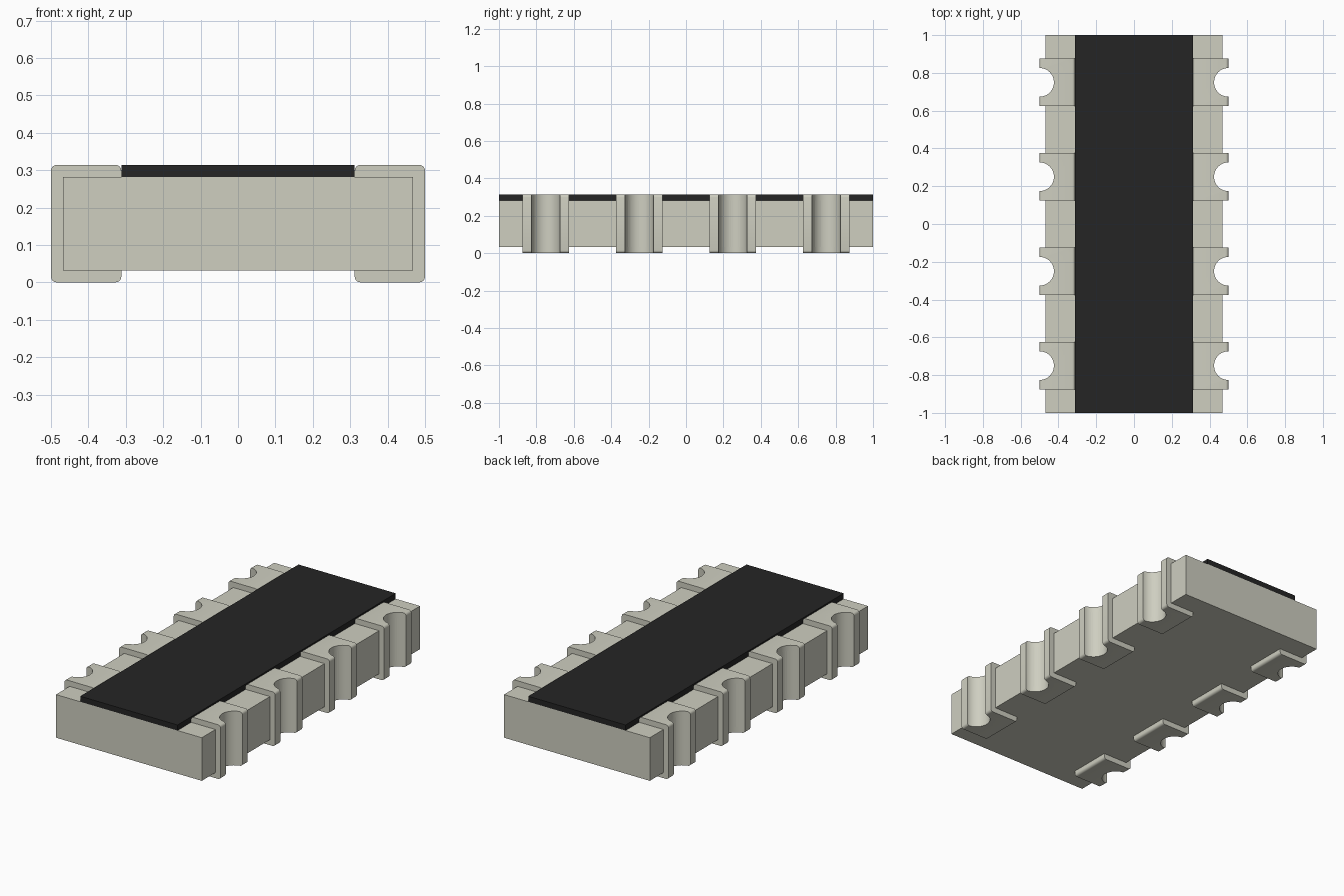
import bpy
import bmesh
import math

if "Cube" in bpy.data.objects:
    bpy.data.objects.remove(bpy.data.objects["Cube"])

# Main dimensions
BODY_X, BODY_Z0, BODY_Z1 = 0.468, 0.032, 0.282
PAD_X0, PAD_X1, TOP = 0.312, 0.5, 0.314
PAD_W, NOTCH_R, ROUND = 0.25, 0.076, 0.015
PITCH_Y = (-0.75, -0.25, 0.25, 0.75)


def make_material(name, color):
    mat = bpy.data.materials.new(name)
    mat.use_nodes = True
    mat.diffuse_color = color
    bsdf = mat.node_tree.nodes["Principled BSDF"]
    bsdf.inputs["Base Color"].default_value = color
    bsdf.inputs["Roughness"].default_value = 0.6
    return mat


light_grey = make_material("warm light grey", (0.62, 0.62, 0.53, 1))
black = make_material("black", (0.018, 0.018, 0.018, 1))


def extrude_object(name, outline, direction, mat):
    """Closed outline of 3D points extruded along a direction."""
    bm = bmesh.new()
    face = bm.faces.new([bm.verts.new(p) for p in outline])
    moved = bmesh.ops.extrude_face_region(bm, geom=[face])["geom"]
    verts = [v for v in moved if isinstance(v, bmesh.types.BMVert)]
    bmesh.ops.translate(bm, verts=verts, vec=direction)
    bmesh.ops.recalc_face_normals(bm, faces=bm.faces)
    mesh = bpy.data.meshes.new(name)
    bm.to_mesh(mesh)
    bm.free()
    obj = bpy.data.objects.new(name, mesh)
    bpy.context.collection.objects.link(obj)
    if mat:
        mesh.materials.append(mat)
    return obj


def slab(name, half_x, z0, z1, mat):
    corners = [(-half_x, -1, z0), (half_x, -1, z0), (half_x, 1, z0), (-half_x, 1, z0)]
    return extrude_object(name, corners, (0, 0, z1 - z0), mat)


def rounded_corner(cx, cz, start, steps=4):
    angles = [math.radians(start + 90 * i / steps) for i in range(steps + 1)]
    return [(cx + ROUND * math.cos(a), cz + ROUND * math.sin(a)) for a in angles]


def cut(obj, cutter):
    mod = obj.modifiers.new("notch", 'BOOLEAN')
    mod.operation = 'DIFFERENCE'
    mod.solver = 'EXACT'
    mod.object = cutter
    bpy.ops.object.select_all(action='DESELECT')
    bpy.context.view_layer.objects.active = obj
    obj.select_set(True)
    bpy.ops.object.modifier_apply(modifier=mod.name)
    bpy.ops.object.shade_smooth_by_angle(angle=math.radians(30))


# Ceramic body and black film on top
body = slab("ceramic_body", BODY_X, BODY_Z0, BODY_Z1, light_grey)
slab("resistive_film", PAD_X0, BODY_Z1, TOP, black)

# C-shaped cross-section of a terminal, wrapping the body edge
r = ROUND
c_profile = (rounded_corner(PAD_X0 + r, r, 180) + rounded_corner(PAD_X1 - r, r, 270)
             + rounded_corner(PAD_X1 - r, TOP - r, 0) + rounded_corner(PAD_X0 + r, TOP - r, 90)
             + [(PAD_X0, BODY_Z1), (BODY_X, BODY_Z1), (BODY_X, BODY_Z0), (PAD_X0, BODY_Z0)])

# Four terminals on each side, each with a half-round notch
for side, label in ((1, "left"), (-1, "right")):
    for number, y in enumerate(PITCH_Y, 1):
        terminal = extrude_object(f"{label}_terminal_{number}",
                                  [(side * x, y - PAD_W / 2, z) for x, z in c_profile],
                                  (0, PAD_W, 0), light_grey)
        circle = [(side * PAD_X1 + NOTCH_R * math.cos(math.tau * i / 48),
                   y + NOTCH_R * math.sin(math.tau * i / 48), -0.1) for i in range(48)]
        cutter = extrude_object("notch_cutter", circle, (0, 0, 0.6), None)
        cutter.hide_render = True
        cut(terminal, cutter)
        cut(body, cutter)
        bpy.data.objects.remove(cutter)
